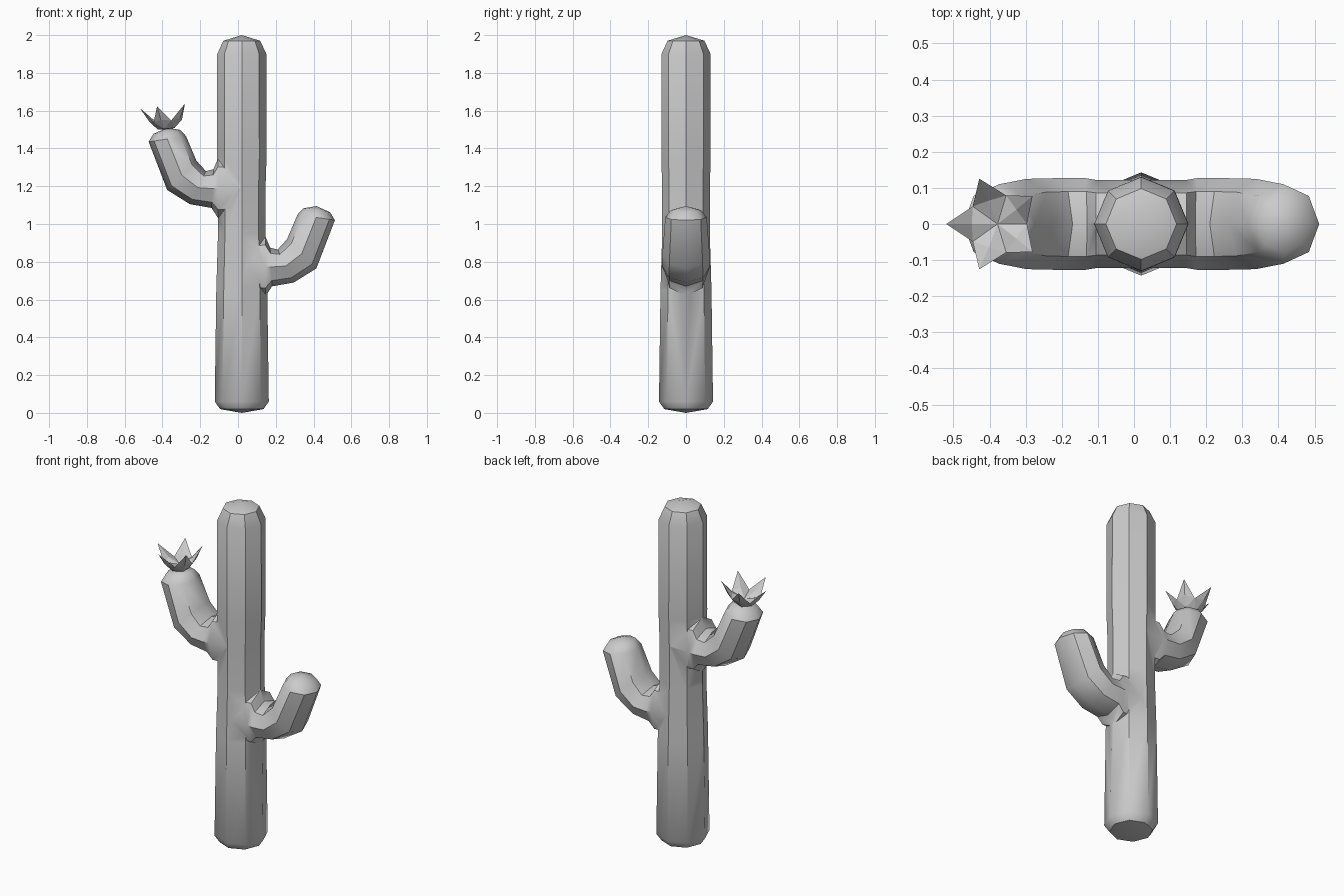
import bpy, bmesh
from math import sin, cos, pi, radians
from mathutils import Vector

if "Cube" in bpy.data.objects:
    bpy.data.objects.remove(bpy.data.objects["Cube"])

SIDES = 8
CX = 0.02  # trunk axis


def make_object(name, bm):
    bmesh.ops.recalc_face_normals(bm, faces=bm.faces)
    mesh = bpy.data.meshes.new(name)
    bm.to_mesh(mesh)
    bm.free()
    ob = bpy.data.objects.new(name, mesh)
    bpy.context.collection.objects.link(ob)
    return ob


def activate(ob):
    bpy.ops.object.select_all(action='DESELECT')
    ob.select_set(True)
    bpy.context.view_layer.objects.active = ob


def tube(name, rings, start, end):
    """Skin 8-sided rings given as (centre, u axis, v axis), closed by two points."""
    bm = bmesh.new()
    loops = []
    for c, u, v in rings:
        loops.append([bm.verts.new(c + u * cos(2 * pi * i / SIDES) + v * sin(2 * pi * i / SIDES))
                      for i in range(SIDES)])
    a, b = bm.verts.new(start), bm.verts.new(end)
    for i in range(SIDES):
        j = (i + 1) % SIDES
        for p, q in zip(loops, loops[1:]):
            bm.faces.new((p[i], p[j], q[j], q[i]))
        bm.faces.new((a, loops[0][j], loops[0][i]))
        bm.faces.new((b, loops[-1][i], loops[-1][j]))
    return make_object(name, bm)


# Trunk: radius, height
profile = [(0.115, 0.02), (0.143, 0.06), (0.135, 0.65), (0.126, 0.95),
           (0.126, 1.2), (0.131, 1.35), (0.130, 1.90), (0.098, 1.97)]
trunk = tube("cactus_trunk",
             [(Vector((CX, 0, z)), Vector((r, 0, 0)), Vector((0, r, 0))) for r, z in profile],
             (CX, 0, 0.0), (CX, 0, 2.0))

# Arms: inner x,z / outer x,z / half width in y
arm_rings = [(0.03, 0.93, 0.03, 0.62, 0.122), (0.145, 0.935, 0.145, 0.615, 0.122),
             (0.17, 0.875, 0.18, 0.67, 0.127), (0.21, 0.865, 0.295, 0.69, 0.127),
             (0.26, 0.92, 0.415, 0.765, 0.125), (0.315, 1.05, 0.513, 1.02, 0.110),
             (0.345, 1.083, 0.488, 1.062, 0.080)]


def arm(name, flip, dz):
    def place(x, z):
        return Vector((2 * CX - x if flip else x, 0, z + dz))
    rings = []
    for xi, zi, xo, zo, w in arm_rings:
        p, q = place(xi, zi), place(xo, zo)
        rings.append(((p + q) / 2, (q - p) / 2, Vector((0, w, 0))))
    return tube(name, rings, place(0.03, 0.77), place(0.415, 1.095))


# Fuse the arms into the trunk
for part in (arm("right_arm", False, 0), arm("left_arm", True, 0.415)):
    mod = trunk.modifiers.new("fuse", 'BOOLEAN')
    mod.operation = 'UNION'
    mod.solver = 'EXACT'
    mod.object = part
    activate(trunk)
    bpy.ops.object.modifier_apply(modifier=mod.name)
    bpy.data.objects.remove(part)
activate(trunk)
bpy.ops.object.shade_smooth_by_angle(angle=radians(40))

# Flower: five creased petals rising from a small cup, leaning outwards
FX, FZ = -0.375, 1.50
bm = bmesh.new()


def point(r, ang, h):
    x = r * cos(ang)
    return bm.verts.new((FX + x - 0.1 * h, r * sin(ang), FZ + h + 0.1 * x))


N = 5
angles = [pi + 2 * pi * k / N for k in range(N)]
base = [point(0.05, a, 0.005) for a in angles]
keel = [point(0.092, a, 0.055) for a in angles]
tip = [point(0.132, a, 0.127) for a in angles]
valley = [point(0.083, a + pi / N, 0.045) for a in angles]
cup = point(0, 0, 0.03)
bottom = point(0, 0, 0.0)
inner = [point(0.068, a, 0.06) for a in angles]
for k in range(N):
    j = (k + 1) % N
    bm.faces.new((bottom, base[j], base[k]))
    bm.faces.new((base[k], base[j], valley[k]))
    bm.faces.new((base[k], valley[k], keel[k]))
    bm.faces.new((base[j], keel[j], valley[k]))
    bm.faces.new((keel[k], valley[k], tip[k]))
    bm.faces.new((keel[j], tip[j], valley[k]))
    bm.faces.new((inner[k], tip[k], valley[k]))
    bm.faces.new((inner[j], valley[k], tip[j]))
    bm.faces.new((cup, inner[k], valley[k]))
    bm.faces.new((cup, valley[k], inner[j]))
make_object("flower", bm)
